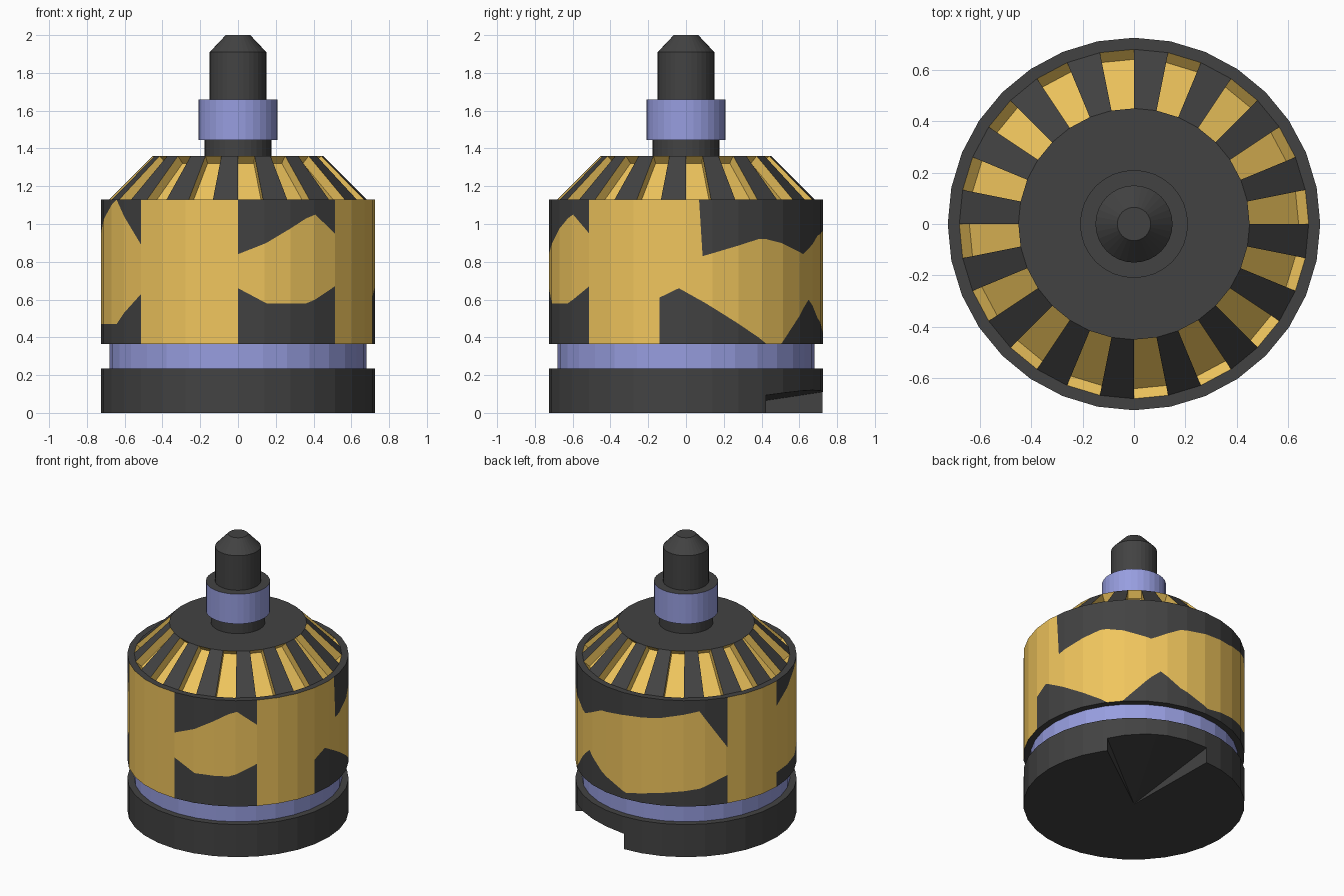
import bpy, bmesh, math
from mathutils import Vector

if "Cube" in bpy.data.objects:
    bpy.data.objects.remove(bpy.data.objects["Cube"])

N = 32
STEP = 360 / N


def material(name, rgb):
    m = bpy.data.materials.new(name)
    m.diffuse_color = (*rgb, 1)
    m.use_nodes = True
    m.node_tree.nodes["Principled BSDF"].inputs["Base Color"].default_value = m.diffuse_color
    return m


MATS = [material("dark_metal", (0.055, 0.055, 0.055)),
        material("yellow_paint", (0.87, 0.56, 0.11)),
        material("lavender_metal", (0.31, 0.34, 0.74))]
DARK, YELLOW, LAVENDER = range(3)


def pt(r, az, z):
    # point on a 32-sided ring of corner radius r
    d = az % STEP - STEP / 2
    r *= math.cos(math.radians(STEP / 2)) / math.cos(math.radians(d))
    a = math.radians(az)
    return Vector((r * math.cos(a), r * math.sin(a), z))


def build(name, faces):
    # faces: list of (points, material index)
    bm = bmesh.new()
    for pts, m in faces:
        f = bm.faces.new([bm.verts.new(p) for p in pts])
        f.material_index = m
    bmesh.ops.remove_doubles(bm, verts=bm.verts, dist=1e-5)
    me = bpy.data.meshes.new(name)
    bm.to_mesh(me)
    bm.free()
    for m in MATS:
        me.materials.append(m)
    ob = bpy.data.objects.new(name, me)
    bpy.context.collection.objects.link(ob)
    return ob


def lathe(profile, mats):
    # outward faces for a profile running from bottom to top
    out = []
    for (r0, z0), (r1, z1), m in zip(profile, profile[1:], mats):
        for i in range(N):
            a, b = i * STEP, (i + 1) * STEP
            q = [pt(r0, a, z0), pt(r0, b, z0), pt(r1, b, z1), pt(r1, a, z1)]
            if r0 == 0:
                q = q[1:]
            elif r1 == 0:
                q = q[:3]
            out.append((q, m))
    return out


# base with a broken-out wedge underneath
base = build("base", lathe([(0, 0), (0.725, 0), (0.725, 0.235), (0, 0.235)], [DARK] * 3))
bm = bmesh.new()
bm.verts.new((0, 0, 0.002))
bm.verts.new((0, 0, -0.1))
for az, top in ((36, 0.11), (62, 0.14), (91, 0.13)):
    a = math.radians(az)
    for z in (top, -0.1):
        bm.verts.new((0.85 * math.cos(a), 0.85 * math.sin(a), z))
bmesh.ops.convex_hull(bm, input=bm.verts)
me = bpy.data.meshes.new("wedge_cutter")
bm.to_mesh(me)
bm.free()
me.materials.append(MATS[DARK])
cutter = bpy.data.objects.new("wedge_cutter", me)
bpy.context.collection.objects.link(cutter)
cutter.hide_render = True
cutter.hide_viewport = True
mod = base.modifiers.new("broken_chunk", "BOOLEAN")
mod.object = cutter
mod.operation = "DIFFERENCE"
mod.solver = "EXACT"

# recessed band between base and body
build("groove_band", lathe([(0.68, 0.235), (0.68, 0.365)], [LAVENDER]))

# body wall: yellow between a lower and an upper limit that vary around the drum
LO, HI = 0.365, 1.13
PAINT = [(-180, .47, .95), (-153, .47, HI), (-135, .63, .89), (-135, LO, HI), (-90, LO, HI),
         (-90, .66, .84), (-78, .58, .90), (-60, .58, 1.03), (-55.6, .60, 1.05), (-45, .67, .95),
         (-45, LO, HI), (-11.25, LO, HI), (-11.25, .61, HI), (-3, .66, HI), (5.5, .60, HI),
         (7, .59, .83), (32, .40, .92), (36, LO, .92), (44, LO, .9), (59, .55, .84),
         (64, .60, .87), (75, .50, .94), (92, .41, .97), (109, .45, .99), (132, .49, 1.05),
         (147, .57, .77), (147, LO, HI), (180, LO, HI)]


def limits(az):
    for (a, l0, h0), (b, l1, h1) in zip(PAINT, PAINT[1:]):
        if a <= az <= b and b > a:
            t = (az - a) / (b - a)
            return l0 + t * (l1 - l0), h0 + t * (h1 - h0)


azimuths = sorted({p[0] for p in PAINT} | {-180 + i * STEP for i in range(N + 1)})
faces = []
for a, b in zip(azimuths, azimuths[1:]):
    la, ha = limits(a + 1e-4)
    lb, hb = limits(b - 1e-4)
    rows = [(LO, LO), (la, lb), (ha, hb), (HI, HI)]
    for (a0, b0), (a1, b1), m in zip(rows, rows[1:], (DARK, YELLOW, DARK)):
        if max(a1 - a0, b1 - b0) > 1e-3:
            faces.append(([pt(.725, a, a0), pt(.725, b, b0), pt(.725, b, b1), pt(.725, a, a1)], m))
faces += lathe([(0, LO), (0.725, LO)], [DARK])
faces += lathe([(0.725, HI), (0.68, HI)], [DARK])
build("body", faces)

# sloped shoulder with every second panel sunk along its normal
faces = lathe([(0.45, 1.36), (0, 1.36)], [DARK])
for i in range(N):
    a, b = i * STEP, (i + 1) * STEP
    loop = [pt(.68, a, HI), pt(.68, b, HI), pt(.45, b, 1.36), pt(.45, a, 1.36)]
    if i % 2:
        faces.append((loop, DARK))
        continue
    normal = (loop[1] - loop[0]).cross(loop[3] - loop[0]).normalized()
    floor = [p - normal * 0.055 for p in loop]
    faces.append((floor, YELLOW))
    for j in range(4):
        k = (j + 1) % 4
        faces.append(([loop[j], loop[k], floor[k], floor[j]], YELLOW))
build("shoulder", faces)

# neck, collar and pointed shaft
build("neck", lathe([(0.178, 1.36), (0.178, 1.45)], [DARK]))
build("collar", lathe([(0, 1.445), (0.21, 1.445), (0.21, 1.66), (0, 1.66)],
                      [DARK, LAVENDER, DARK]))
build("shaft", lathe([(0.15, 1.66), (0.15, 1.91), (0.065, 2.0), (0, 2.0)], [DARK] * 3))
